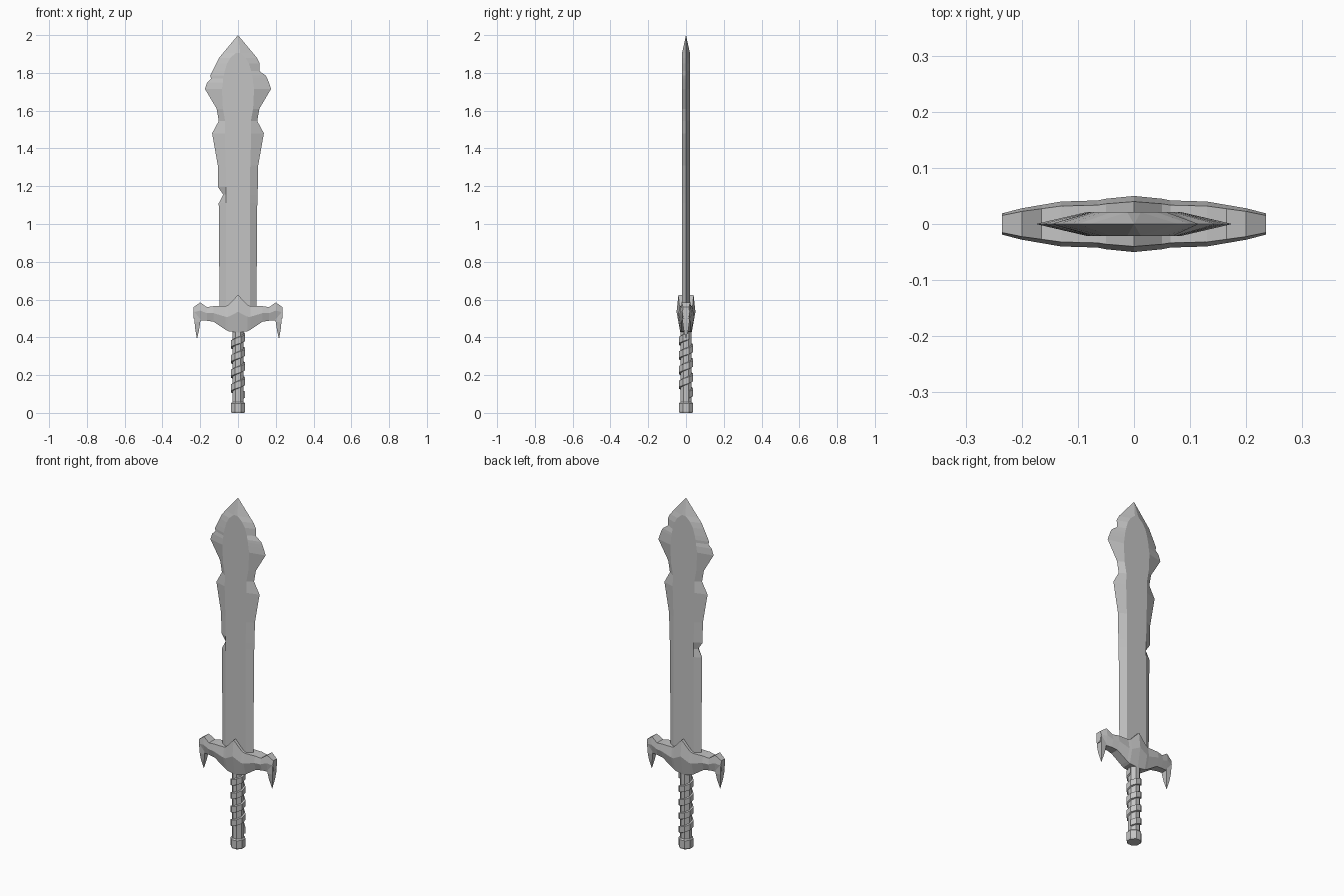
import bpy, bmesh, math

if "Cube" in bpy.data.objects:
    bpy.data.objects.remove(bpy.data.objects["Cube"], do_unlink=True)

steel = bpy.data.materials.new("grey_steel")
steel.use_nodes = True
GREY = (0.55, 0.55, 0.55, 1)
steel.diffuse_color = GREY
steel.node_tree.nodes["Principled BSDF"].inputs["Base Color"].default_value = GREY


def loft(name, rings):
    """Join equal-length rings of points into one closed, flat-shaded part."""
    bm = bmesh.new()
    loops = [[bm.verts.new(p) for p in ring] for ring in rings]
    count = len(loops[0])
    for a, b in zip(loops, loops[1:]):
        for i in range(count):
            j = (i + 1) % count
            bm.faces.new((a[i], a[j], b[j], b[i]))
    bm.faces.new(loops[0])
    bm.faces.new(loops[-1])
    bmesh.ops.remove_doubles(bm, verts=bm.verts, dist=0.0005)
    bmesh.ops.recalc_face_normals(bm, faces=bm.faces)
    mesh = bpy.data.meshes.new(name)
    bm.to_mesh(mesh)
    bm.free()
    mesh.materials.append(steel)
    obj = bpy.data.objects.new(name, mesh)
    bpy.context.collection.objects.link(obj)
    return obj


def circle(radius, z, sides=8):
    turns = [math.tau * (i + 0.5) / sides for i in range(sides)]
    return [(radius * math.cos(t), radius * math.sin(t), z) for t in turns]


# Blade: height, edge, flat half width, left chip, right chip
blade_rows = [
    (0.5, 0.097, 0.063, 0, 0),
    (1.11, 0.102, 0.063, 0, 0),
    (1.155, 0.103, 0.063, 0.025, 0),
    (1.195, 0.105, 0.063, 0, 0),
    (1.31, 0.107, 0.065, 0, 0),
    (1.48, 0.137, 0.07, 0, 0),
    (1.545, 0.102, 0.068, 0, 0),
    (1.61, 0.113, 0.08, 0, 0),
    (1.715, 0.175, 0.085, 0, 0),
    (1.75, 0.163, 0.08, 0, 0),
    (1.77, 0.155, 0.078, 0.013, 0),
    (1.785, 0.147, 0.075, 0, 0),
    (1.81, 0.135, 0.07, 0, 0.022),
    (1.85, 0.115, 0.058, 0, 0),
    (1.88, 0.1, 0.04, 0, 0),
    (1.905, 0.079, 0.012, 0, 0),
    (2, 0, 0, 0, 0),
]
rings = []
for z, edge, flat, left_chip, right_chip in blade_rows:
    t = 0.021 if edge else 0
    rings.append([(left_chip - edge, 0, z), (-flat, -t, z), (flat, -t, z),
                  (edge - right_chip, 0, z), (flat, t, z), (-flat, t, z)])
loft("blade", rings)

# Crossguard: distance from centre, underside, top, half depth
guard_half = [
    (0, 0.425, 0.625, 0.05),
    (0.05, 0.432, 0.572, 0.045),
    (0.065, 0.44, 0.565, 0.042),
    (0.13, 0.483, 0.565, 0.04),
    (0.165, 0.488, 0.56, 0.034),
    (0.2, 0.488, 0.585, 0.028),
    (0.235, 0.5, 0.56, 0.019),
]
columns = [(-x, b, t, y) for x, b, t, y in guard_half[:0:-1]] + guard_half
rings = []
for x, bottom, top, y in columns:
    middle = bottom + 0.55 * (top - bottom)
    side = [(0.8 * y, top), (y, middle), (0.6 * y, bottom)]
    outline = side + [(-d, z) for d, z in reversed(side)]
    rings.append([(x, d, z) for d, z in outline])
loft("crossguard", rings)

# Hooks hanging from the guard ends: height, inner x, outer x, half depth
hook_rows = [(0.54, 0.195, 0.234, 0.02), (0.48, 0.2, 0.23, 0.018),
             (0.44, 0.206, 0.226, 0.012), (0.39, 0.217, 0.217, 0)]
for side, label in ((1, "left"), (-1, "right")):
    loft(label + "_guard_hook", [
        [(side * a, -y, z), (side * b, -y, z), (side * b, y, z), (side * a, y, z)]
        for z, a, b, y in hook_rows])

# Grip and pommel
loft("grip", [circle(0.032, 0.04), circle(0.032, 0.45)])
loft("pommel", [circle(0.037, 0), circle(0.04, 0.008),
                circle(0.04, 0.05), circle(0.034, 0.057)])

# Spiral strap around the grip
rings = []
steps, turns = 32, 4
for i in range(steps + 1):
    angle = math.tau * (turns * i / steps + 1 / 16)
    z = 0.075 + 0.31 * i / steps
    rings.append([(r * math.cos(angle), r * math.sin(angle), z + h)
                  for r, h in ((0.028, 0), (0.04, 0.004), (0.04, 0.038), (0.028, 0.042))])
loft("grip_strap", rings)
